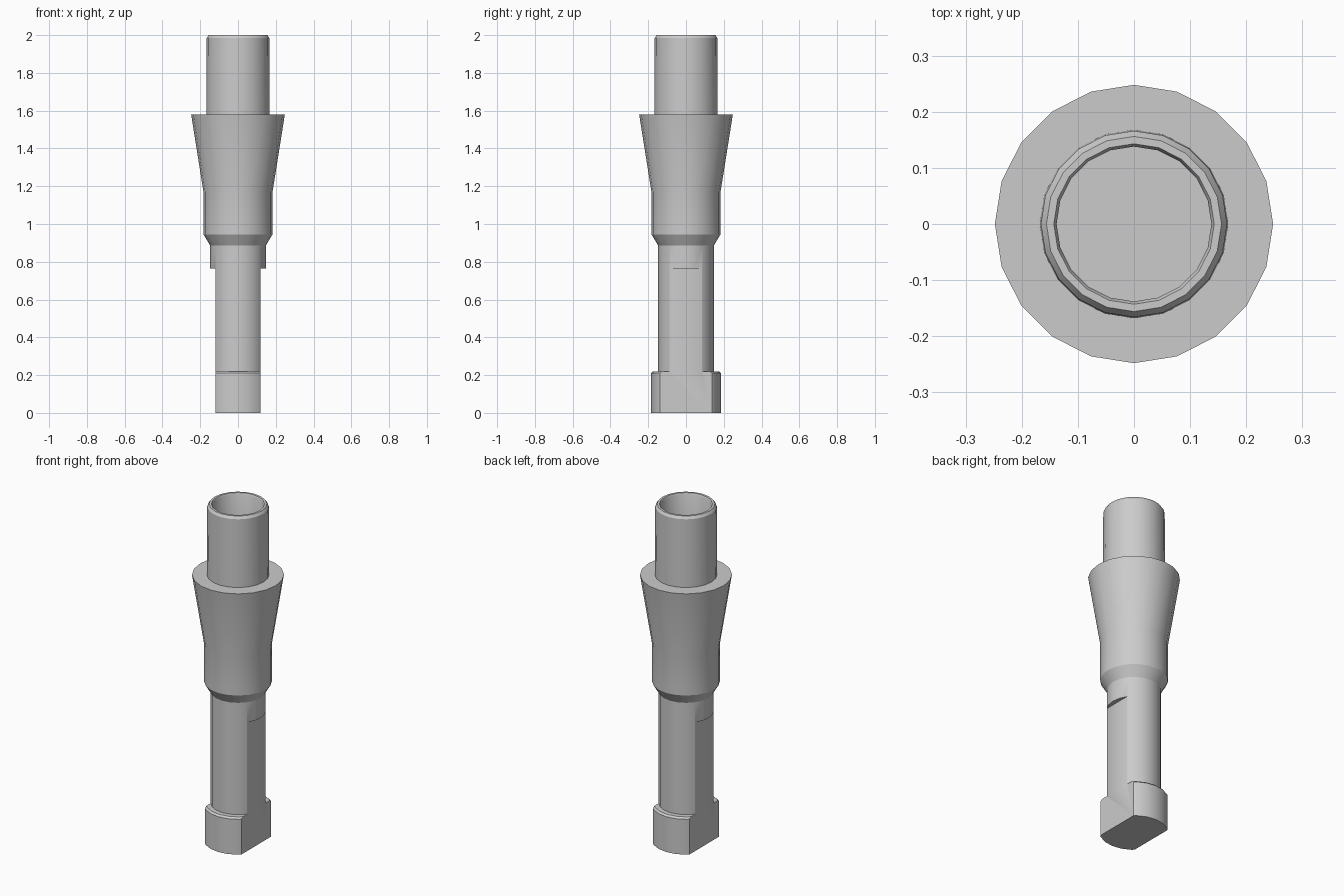
import bpy, bmesh
from math import radians, cos, sin, tau

cube = bpy.data.objects.get("Cube")
if cube:
    bpy.data.objects.remove(cube)

SIDES = 20
grey = bpy.data.materials.new("plain grey")
grey.use_nodes = True
COLOUR = (0.6, 0.6, 0.6, 1)
grey.diffuse_color = COLOUR
grey.node_tree.nodes["Principled BSDF"].inputs["Base Color"].default_value = COLOUR


def lathe(name, profile, cap_start=False, cap_end=False):
    """Revolve (radius, height) pairs about z; outer walls run upwards."""
    bm = bmesh.new()
    rings = [[bm.verts.new((r * cos(tau * i / SIDES), r * sin(tau * i / SIDES), z))
              for i in range(SIDES)] for r, z in profile]
    for a, b in zip(rings, rings[1:]):
        for i in range(SIDES):
            j = (i + 1) % SIDES
            bm.faces.new((a[i], a[j], b[j], b[i]))
    if cap_start:
        bm.faces.new(rings[0][::-1])
    if cap_end:
        bm.faces.new(rings[-1])
    mesh = bpy.data.meshes.new(name)
    bm.to_mesh(mesh)
    bm.free()
    mesh.materials.append(grey)
    obj = bpy.data.objects.new(name, mesh)
    bpy.context.collection.objects.link(obj)
    return obj


def select(obj):
    bpy.ops.object.select_all(action='DESELECT')
    obj.select_set(True)
    bpy.context.view_layer.objects.active = obj


def smooth(obj):
    select(obj)
    bpy.ops.object.shade_smooth_by_angle(angle=radians(27))


# Stem with a wider foot
stem = lathe("stem_and_foot",
             [(0.185, 0), (0.185, 0.21), (0.175, 0.22), (0.147, 0.22), (0.147, 0.885)],
             cap_start=True, cap_end=True)

# Two flats milled on the sides of the stem
for side in (-1, 1):
    bpy.ops.mesh.primitive_cube_add(size=1, location=(side * 0.32, 0, 0.265))
    cutter = bpy.context.object
    cutter.name = "flat_cutter"
    cutter.scale = (0.4, 1, 1)
    cutter.hide_render = True
    cut = stem.modifiers.new("flat", 'BOOLEAN')
    cut.operation = 'DIFFERENCE'
    cut.solver = 'EXACT'
    cut.object = cutter
    select(stem)
    bpy.ops.object.modifier_apply(modifier=cut.name)
    bpy.data.objects.remove(cutter)

# Open the stem where the collar continues it
bm = bmesh.new()
bm.from_mesh(stem.data)
hidden = [f for f in bm.faces if f.calc_center_median().z > 0.88]
bmesh.ops.delete(bm, geom=hidden, context='FACES')
bm.to_mesh(stem.data)
bm.free()

# Flared collar with a flat shoulder
collar = lathe("flared_collar",
               [(0.147, 0.885), (0.183, 0.945), (0.183, 1.17), (0.248, 1.58), (0.168, 1.58)])

# Hollow tube with chamfered rim and closed bore
tube = lathe("hollow_tube",
             [(0.168, 1.58), (0.166, 1.985), (0.156, 2.0), (0.143, 2.0),
              (0.138, 1.99), (0.138, 1.58)], cap_end=True)

for part in (stem, collar, tube):
    smooth(part)
